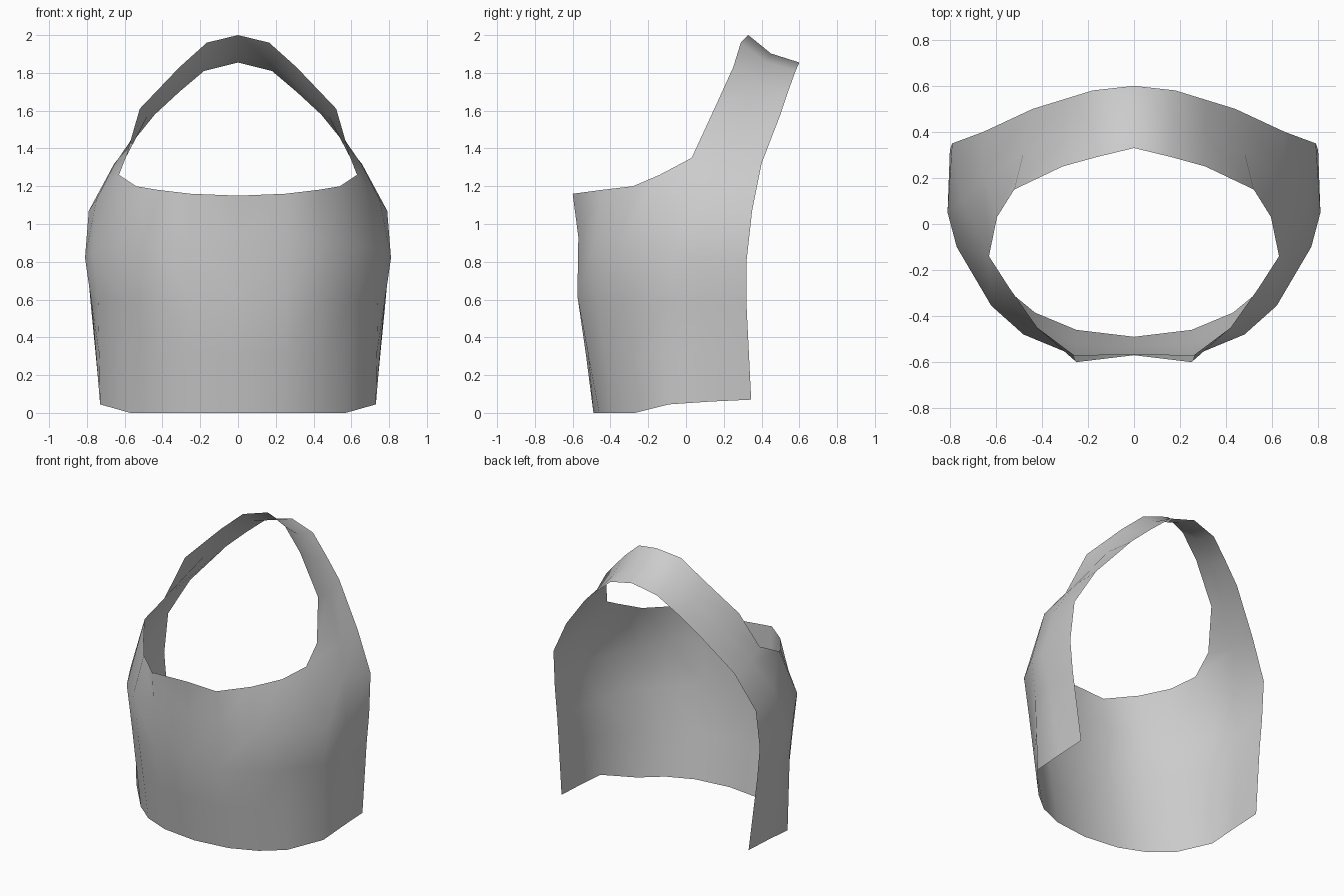
import bpy, bmesh

if "Cube" in bpy.data.objects:
    bpy.data.objects.remove(bpy.data.objects["Cube"])

fabric = bpy.data.materials.new("light grey fabric")
fabric.diffuse_color = (0.6, 0.6, 0.6, 1)
fabric.use_nodes = True
fabric.node_tree.nodes["Principled BSDF"].inputs["Base Color"].default_value = fabric.diffuse_color

# Half of the garment, each row running from the centre front to the back edge
hem = [(0, -.49, 0), (.25, -.46, 0), (.43, -.385, 0), (.57, -.27, 0),
       (.73, -.09, .045), (.73, .13, .06), (.73, .345, .07)]
waist = [(0, -.57, .62), (.25, -.575, .62), (.45, -.47, .6), (.6, -.33, .6),
         (.74, -.1, .58), (.775, .08, .58), (.78, .32, .58)]
bust = [(0, -.565, .93), (.26, -.57, .93), (.48, -.48, .9), (.62, -.355, .88),
        (.77, -.1, .86), (.81, .05, .82), (.80, .32, .8)]
neckline = [(0, -.57, 1.15), (.25, -.6, 1.16), (.42, -.45, 1.18), (.54, -.28, 1.2),
            (.63, -.14, 1.26), (.75, .1, 1.13), (.79, .35, 1.07)]

# Strap edges, from the shoulder to behind the neck
strap_inner = [(.595, .03, 1.35), (.52, .15, 1.61), (.31, .25, 1.83),
               (.165, .29, 1.96), (0, .33, 2)]
strap_outer = [(.655, .4, 1.32), (.44, .5, 1.58), (.31, .54, 1.70),
               (.18, .58, 1.81), (0, .6, 1.855)]


def blend(a, b, shift=(0, 0, 0)):
    return tuple((p + q) / 2 + s for p, q, s in zip(a, b, shift))


bm = bmesh.new()


def add_row(points):
    return [bm.verts.new(p) for p in points]


def bridge(lower, upper):
    for i in range(len(lower) - 1):
        bm.faces.new((lower[i], lower[i + 1], upper[i + 1], upper[i]))


# Wrapped body panel
ribs = [blend(a, b) for a, b in zip(hem, waist)]
rows = [add_row(r) for r in (hem, ribs, waist, bust, neckline)]
for lower, upper in zip(rows, rows[1:]):
    bridge(lower, upper)

# Halter strap continuing from the shoulder end of the neckline
last = rows[-1][4:]
for k, (a, b) in enumerate(zip(strap_inner, strap_outer)):
    shift = (.03, -.01, -.02) if k == 0 else (0, -.015, -.025)
    row = add_row((a, blend(a, b, shift), b))
    bridge(last, row)
    last = row

for f in bm.faces:
    f.smooth = True
mesh = bpy.data.meshes.new("halter_top")
bm.to_mesh(mesh)
bm.free()
mesh.materials.append(fabric)
top = bpy.data.objects.new("halter_top", mesh)
bpy.context.collection.objects.link(top)

# Other half
mirror = top.modifiers.new("mirror", 'MIRROR')
mirror.use_clip = True
mirror.merge_threshold = 0.001
